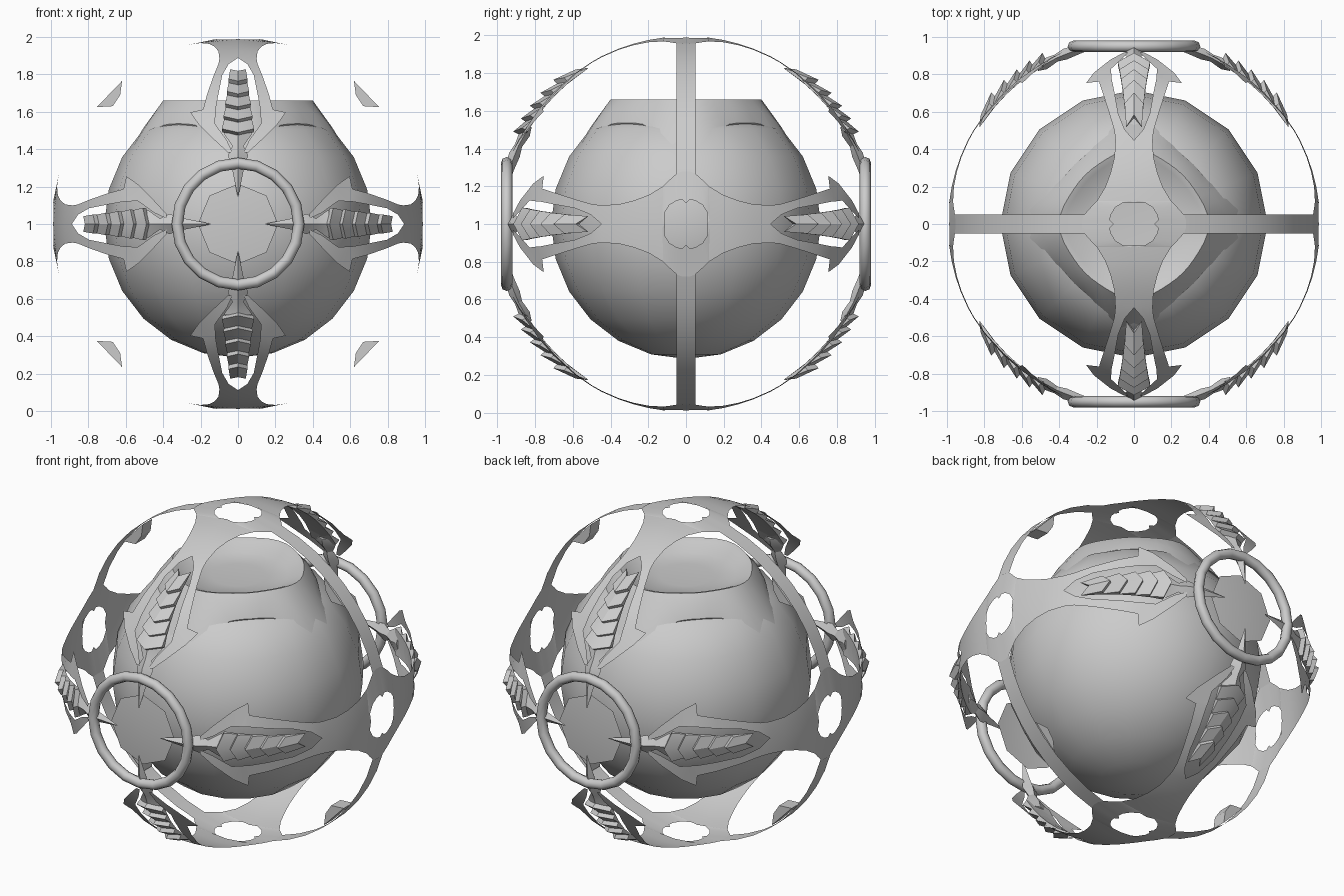
import bpy, bmesh, math
from mathutils import Matrix, Vector

if "Cube" in bpy.data.objects:
    bpy.data.objects.remove(bpy.data.objects["Cube"])

grey = bpy.data.materials.new("plain grey")
grey.diffuse_color = (0.6, 0.6, 0.6, 1)
grey.use_nodes = True
grey.node_tree.nodes["Principled BSDF"].inputs["Base Color"].default_value = grey.diffuse_color
CENTRE = Matrix.Translation((0, 0, 1))


def finish(name, bm, angle=35):
    bmesh.ops.remove_doubles(bm, verts=bm.verts, dist=0.0004)
    bmesh.ops.recalc_face_normals(bm, faces=bm.faces)
    bmesh.ops.transform(bm, matrix=CENTRE, verts=bm.verts)
    me = bpy.data.meshes.new(name)
    bm.to_mesh(me)
    bm.free()
    me.materials.append(grey)
    ob = bpy.data.objects.new(name, me)
    bpy.context.collection.objects.link(ob)
    bpy.ops.object.select_all(action='DESELECT')
    ob.select_set(True)
    bpy.context.view_layer.objects.active = ob
    bpy.ops.object.shade_smooth_by_angle(angle=math.radians(angle))
    return ob


def add_faces(bm, pts, faces):
    vs = [bm.verts.new(p) for p in pts]
    for f in faces:
        bm.faces.new([vs[i] for i in f])


def repeat(bm, turns):
    """Replace the geometry by copies under each matrix."""
    base = list(bm.verts) + list(bm.edges) + list(bm.faces)
    for m in turns:
        new = bmesh.ops.duplicate(bm, geom=base)["geom"]
        bmesh.ops.transform(bm, matrix=m, verts=[g for g in new if isinstance(g, bmesh.types.BMVert)])
    bmesh.ops.delete(bm, geom=[g for g in base if isinstance(g, bmesh.types.BMVert)], context='VERTS')


def on_shell(h, v, r=0.995):
    """Point on the shell: h is the distance from the front axis, v the sideways offset."""
    b = math.asin(v)
    s = math.asin(min(1, h / math.cos(b)))
    return Vector((math.sin(s) * math.cos(b), -math.cos(s) * math.cos(b), math.sin(b))) * r


def near_node(t, v, r=0.995):
    b = math.asin(v)
    return Vector((math.sqrt(1 - t * t) * math.cos(b), -t * math.cos(b), math.sin(b))) * r


quarter = [Matrix.Rotation(k * math.pi / 2, 4, 'Y') for k in range(4)]
halves = [Matrix.Identity(4), Matrix.Rotation(math.pi, 4, 'Z')]
eight = [h @ q for h in halves for q in quarter]

# Core ball with its top cut level
bm = bmesh.new()
bmesh.ops.create_uvsphere(bm, u_segments=16, v_segments=12, radius=0.715)
for v in bm.verts:
    v.co.z = min(v.co.z, 0.57)
finish("core_ball", bm, 60)

# Four-pointed cap with a shallow dish
bm = bmesh.new()
n, rows = 48, []
for i in range(n):
    a = 2 * math.pi * i / n
    c = abs(math.cos(2 * a)) ** 4
    rim, out = 0.37 + 0.03 * c, 0.45 + 0.14 * c
    zo = math.sqrt(0.7 ** 2 - out ** 2)
    prof = [(0.15, 0.60), (0.28, 0.61), (rim - 0.03, 0.65), (rim, 0.66),
            (rim * 0.45 + out * 0.55, 0.66 * 0.4 + zo * 0.6 + 0.025), (out, zo), (out - 0.03, zo - 0.06)]
    rows.append([bm.verts.new((r * math.cos(a), r * math.sin(a), z)) for r, z in prof])
for i in range(n):
    p, q = rows[i], rows[(i + 1) % n]
    for j in range(len(p) - 1):
        bm.faces.new((p[j], q[j], q[j + 1], p[j + 1]))
bm.faces.new([r[0] for r in rows])
finish("top_cap", bm, 50)

# Thin shell arms: pierced node, neck, fork and barbed prongs
node = [(0, .11, .28), (.02, .13, .28), (.05, .125, .27), (.09, .1, .235), (.12, .05, .205),
        (.125, .02, .2), (.112, 0, .2), (.2, 0, .155), (.28, 0, .125), (.36, 0, .105), (.45, 0, .1)]
fork = [(.86, .05, .105), (.8, .085, .13), (.7, .105, .165), (.615, .12, .188), (.6, .12, .257),
        (.54, .125, .215), (.45, .06, .125), (.385, .03, .055)]
bm = bmesh.new()
for side in (1, -1):
    line = [(near_node(t, side * a), near_node(t if t != .112 else .126, side * b)) for t, a, b in node]
    line += [(on_shell(h, side * a), on_shell(h, side * b)) for h, a, b in fork]
    for (a, b), (c, d) in zip(line, line[1:]):
        add_faces(bm, [a, b, d, c], [(0, 1, 2, 3)])
repeat(bm, eight)
finish("shell_arms", bm)

# Narrow straps joining the four nodes
bm = bmesh.new()
a0, a1, steps = 0.27, math.pi / 2 - 0.27, 8
for i in range(steps):
    pts = []
    for j, y in ((i, -.05), (i, .05), (i + 1, .05), (i + 1, -.05)):
        a = a0 + (a1 - a0) * j / steps
        pts.append((.993 * math.cos(a), y, .993 * math.sin(a)))
    add_faces(bm, pts, [(0, 1, 2, 3)])
repeat(bm, quarter)
finish("straps", bm)

# Small inner blocks at the middle of the straps
box = [(0, 1, 2, 3), (7, 6, 5, 4), (0, 4, 5, 1), (1, 5, 6, 2), (2, 6, 7, 3), (3, 7, 4, 0)]
bm = bmesh.new()
shape = [(.755, .625), (.62, .765), (.63, .69), (.67, .63)]
for sx in (1, -1):
    for sz in (1, -1):
        add_faces(bm, [(sx * x, y, sz * z) for y in (-.045, .045) for x, z in shape], box)
finish("strap_blocks", bm, 20)

# Overlapping chevron plates down the middle of each arm
bm = bmesh.new()
for i in range(5):
    h = .83 - .066 * i
    w = .05 + .009 * i
    back, front = h, h - .078
    pts = []
    for low in (0, 1):
        for hh, lift in ((back, .99), (front, 1.022)):
            for k in (-1, 0, 1):
                r = .975 if low else lift + (.016 if k == 0 else -.012)
                shift = -.016 if k == 0 else .016
                width = w * (.85 if hh == back else 1)
                pts.append(on_shell(hh + shift, k * width, r))
    add_faces(bm, pts, [(0, 1, 4, 3), (1, 2, 5, 4), (6, 9, 10, 7), (7, 10, 11, 8), (0, 3, 9, 6),
                        (2, 8, 11, 5), (0, 6, 7, 1), (1, 7, 8, 2), (3, 4, 10, 9), (4, 5, 11, 10)])
repeat(bm, eight)
finish("spine_plates", bm, 25)

# Ridged spikes reaching over the rings
bm = bmesh.new()
loops = []
for h, w, up in ((.53, .06, .015), (.49, .075, .03), (.425, .03, .02), (.375, .055, .03),
                 (.3, .032, .025), (.15, .002, .003)):
    loops.append([bm.verts.new(on_shell(h, v, r)) for v, r in
                  ((-w, .98), (0, .98 + up), (w, .98), (0, .98 - up))])
for p, q in zip(loops, loops[1:]):
    for j in range(4):
        bm.faces.new((p[j], p[(j + 1) % 4], q[(j + 1) % 4], q[j]))
bm.faces.new(loops[0])
bm.faces.new(loops[-1])
repeat(bm, eight)
finish("spikes", bm, 25)

# Front and back rings
bm = bmesh.new()
N, M, R, r = 20, 8, .325, .03
grid = [[bm.verts.new(((R + r * math.cos(2 * math.pi * j / M)) * math.cos(2 * math.pi * i / N),
                       -.95 + r * math.sin(2 * math.pi * j / M),
                       (R + r * math.cos(2 * math.pi * j / M)) * math.sin(2 * math.pi * i / N)))
         for j in range(M)] for i in range(N)]
for i in range(N):
    for j in range(M):
        k, l = (i + 1) % N, (j + 1) % M
        bm.faces.new((grid[i][j], grid[k][j], grid[k][l], grid[i][l]))
repeat(bm, halves)
finish("rings", bm, 60)

# Eight-sided discs inside the rings
bm = bmesh.new()
rim = [(.215 * math.cos(k * math.pi / 4), -.93, .215 * math.sin(k * math.pi / 4)) for k in range(8)]
add_faces(bm, rim + [(0, -.95, 0)], [(k, (k + 1) % 8, 8) for k in range(8)])
repeat(bm, halves)
finish("discs", bm)
